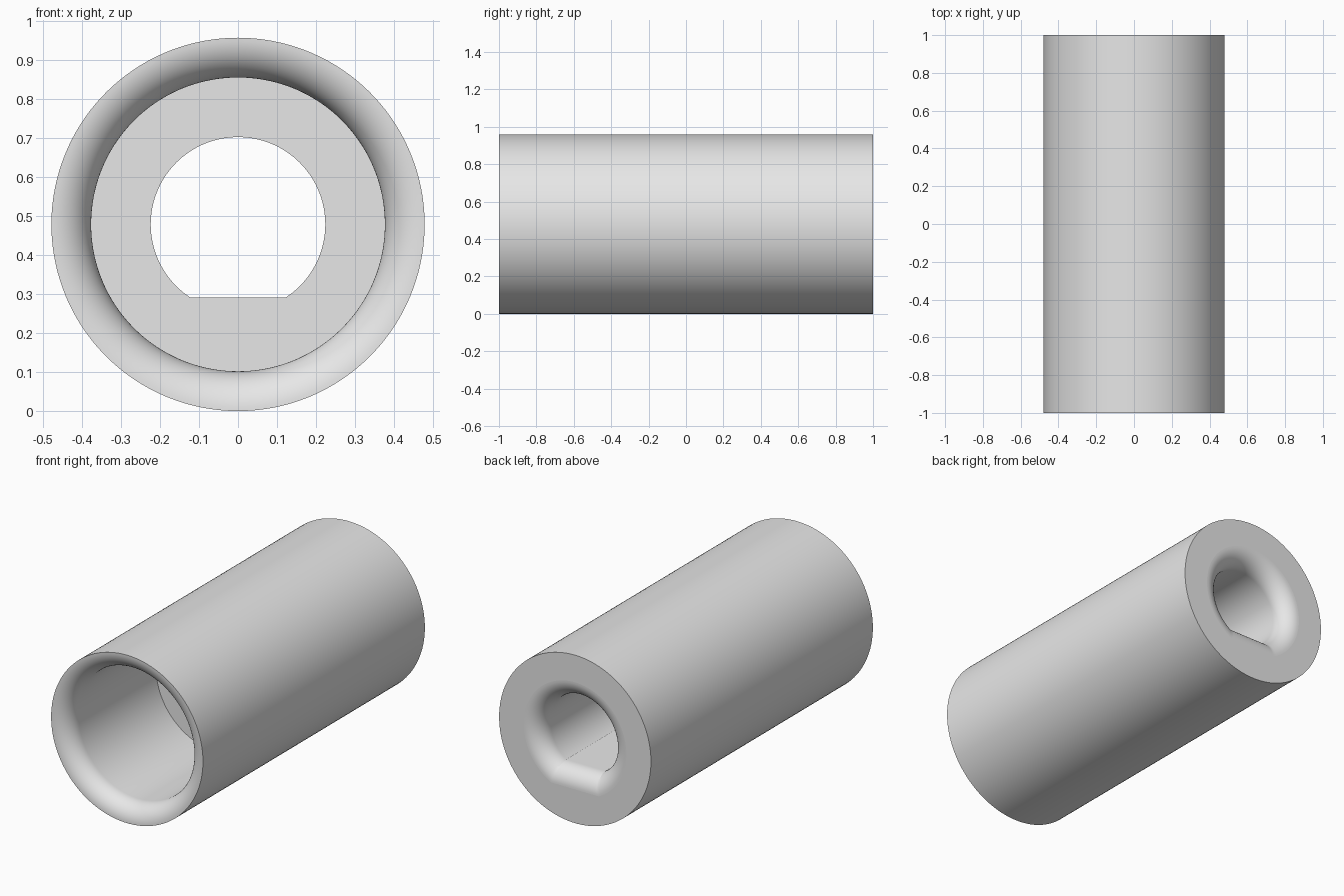
import bpy, bmesh, math

if "Cube" in bpy.data.objects:
    bpy.data.objects.remove(bpy.data.objects["Cube"], do_unlink=True)

R = 0.479            # outer radius, also the height of the axis
BORE = 0.377         # wide front bore
HOLE, FLAT = 0.224, 0.187   # D-shaped hole: radius and distance of its flat
FLOOR = -0.2         # where the bore ends
BACK_FILLET = 0.1
ARC, CHORD, STEPS = 112, 32, 16

bm = bmesh.new()


def ring(y, radius, flat=None):
    """Ring of vertices about the axis, cut off straight below if flat is given."""
    corner = math.asin((flat or FLAT * radius / HOLE) / radius)
    pts = []
    for i in range(ARC + 1):
        a = -corner + (math.pi + 2 * corner) * i / ARC
        pts.append((radius * math.cos(a), radius * math.sin(a)))
    half = radius * math.cos(corner)
    for i in range(1, CHORD):
        t = i / CHORD
        if flat:
            pts.append((-half + 2 * half * t, -flat))
        else:
            a = math.pi + corner + (math.pi - 2 * corner) * t
            pts.append((radius * math.cos(a), radius * math.sin(a)))
    return [bm.verts.new((x, y, z + R)) for x, z in pts]


def loft(a, b, smooth=True):
    for i in range(len(a)):
        j = (i + 1) % len(a)
        bm.faces.new((a[i], a[j], b[j], b[i])).smooth = smooth


angles = [math.pi / 2 * i / STEPS for i in range(STEPS + 1)]

# Flared front mouth, from the rim into the bore
lip = R - BORE
mouth = [ring(-1 + lip * (1 - math.cos(a)), R - lip * math.sin(a)) for a in angles]

# Rounded back opening of the D-shaped hole, from the hole out to the back face
opening = []
for a in angles:
    grow = BACK_FILLET * (1 - math.cos(a))
    opening.append(ring(1 - BACK_FILLET + BACK_FILLET * math.sin(a),
                        HOLE + grow, FLAT + grow))

bore_end = ring(FLOOR, BORE)
hole_start = ring(FLOOR, HOLE, FLAT)
back_rim = ring(1, R)

# Join the rings: mouth, bore, step, hole, back opening, back face, outer wall
for section in (mouth, opening):
    for a, b in zip(section, section[1:]):
        loft(a, b)
loft(mouth[-1], bore_end)
loft(bore_end, hole_start, False)
loft(hole_start, opening[0])
loft(opening[-1], back_rim, False)
loft(back_rim, mouth[0])
bmesh.ops.recalc_face_normals(bm, faces=bm.faces)

# Crease edges where surfaces meet at a clear angle
for e in bm.edges:
    e.smooth = e.calc_face_angle(0) < math.radians(25)

mesh = bpy.data.meshes.new("sleeve")
bm.to_mesh(mesh)
bm.free()
sleeve = bpy.data.objects.new("sleeve", mesh)
bpy.context.scene.collection.objects.link(sleeve)

# Plain grey
grey = bpy.data.materials.new("light_grey")
grey.use_nodes = True
colour = (0.8, 0.8, 0.8, 1)
grey.diffuse_color = colour
grey.node_tree.nodes["Principled BSDF"].inputs["Base Color"].default_value = colour
mesh.materials.append(grey)
